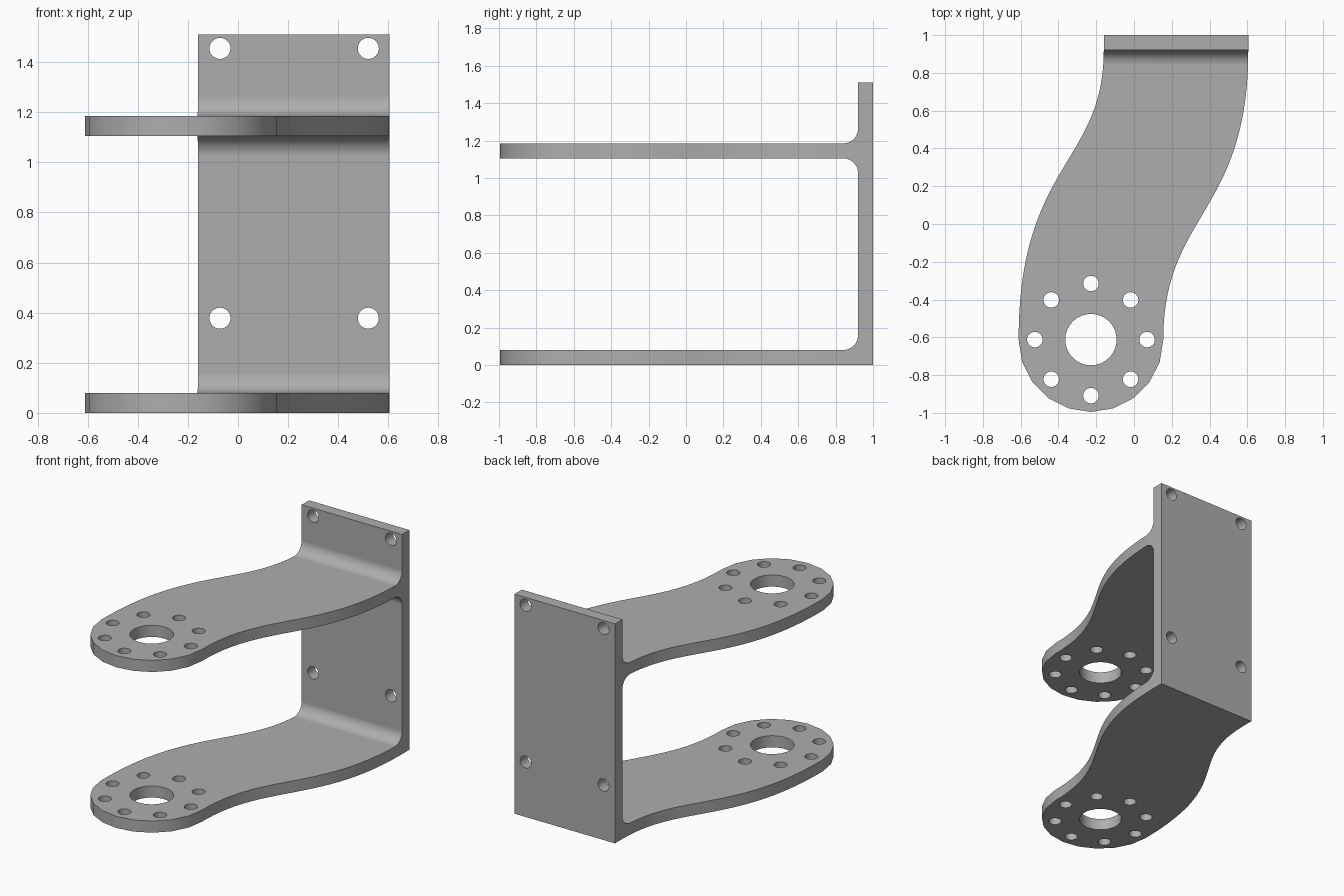
import bpy, bmesh
from math import sin, cos, pi, radians
from mathutils import Vector, Matrix
from mathutils.geometry import interpolate_bezier

cube = bpy.data.objects.get("Cube")
if cube:
    bpy.data.objects.remove(cube, do_unlink=True)

LEFT, RIGHT = -0.16, 0.605      # back plate sides
PLATE_Y, HEIGHT, T = 0.92, 1.51, 0.08
UPPER_Z, FILLET = 1.105, 0.08
HUB, HUB_R = Vector((-0.228, -0.612)), 0.383


def arc(cx, cy, r, start, end, steps):
    angles = [radians(start + (end - start) * i / steps) for i in range(steps + 1)]
    return [(cx + r * cos(a), cy + r * sin(a)) for a in angles]


def prism(name, points, offset, vector):
    """Extrude a closed profile; offset maps each 2D point into space."""
    bm = bmesh.new()
    face = bm.faces.new([bm.verts.new(offset(*p)) for p in points])
    result = bmesh.ops.extrude_face_region(bm, geom=[face])
    moved = [v for v in result["geom"] if isinstance(v, bmesh.types.BMVert)]
    bmesh.ops.translate(bm, verts=moved, vec=vector)
    bmesh.ops.recalc_face_normals(bm, faces=bm.faces)
    return make_object(name, bm)


def make_object(name, bm):
    mesh = bpy.data.meshes.new(name)
    bm.to_mesh(mesh)
    bm.free()
    obj = bpy.data.objects.new(name, mesh)
    bpy.context.collection.objects.link(obj)
    return obj


def boolean(obj, cutter, operation):
    mod = obj.modifiers.new(operation.title(), "BOOLEAN")
    mod.operation, mod.solver, mod.object = operation, "EXACT", cutter
    bpy.context.view_layer.objects.active = obj
    bpy.ops.object.modifier_apply(modifier=mod.name)
    bpy.data.objects.remove(cutter, do_unlink=True)


# Side profile: back plate with two filleted arms
fy, low, up = PLATE_Y - FILLET, T, UPPER_Z + T
side = [(1, 0), (1, HEIGHT), (PLATE_Y, HEIGHT)]
side += arc(fy, up + FILLET, FILLET, 0, -90, 12)
side += [(-1.1, up), (-1.1, UPPER_Z)]
side += arc(fy, UPPER_Z - FILLET, FILLET, 90, 0, 12)
side += arc(fy, low + FILLET, FILLET, 0, -90, 12)
side += [(-1.1, low), (-1.1, 0)]
bracket = prism("bracket", side, lambda y, z: (-0.8, y, z), (1.6, 0, 0))


# Plan outline: S-curved sides running into a round hub end
def s_curve(x_top, x_end, y_handle):
    points = [(x_top, PLATE_Y), (x_top, y_handle), (x_end, y_handle), (x_end, HUB.y)]
    return [p.to_2d() for p in interpolate_bezier(*[Vector((*p, 0)) for p in points], 36)]


plan = [(RIGHT, 1), (LEFT, 1)]
plan += s_curve(LEFT, HUB.x - HUB_R, 0.32)
plan += arc(HUB.x, HUB.y, HUB_R, 180, 360, 20 // 2)[1:-1]
plan += s_curve(RIGHT, HUB.x + HUB_R, 0.055)[::-1]
outline = prism("outline_cutter", plan, lambda x, y: (x, y, -0.2), (0, 0, 2))
boolean(bracket, outline, "INTERSECT")

# Bearing bores, bolt circles and plate mounting holes
bm = bmesh.new()


def hole(x, y, z, radius, depth, turn=0):
    matrix = Matrix.Translation((x, y, z)) @ Matrix.Rotation(turn, 4, "X")
    bmesh.ops.create_cone(bm, cap_ends=True, segments=32, radius1=radius,
                          radius2=radius, depth=depth, matrix=matrix)


hole(HUB.x, HUB.y, 0.7, 0.136, 2)
for x, y in arc(HUB.x, HUB.y, 0.297, 0, 315, 7):
    hole(x, y, 0.7, 0.041, 2)
for x in (-0.072, 0.52):
    for z in (0.378, 1.455):
        hole(x, 0.96, z, 0.042, 0.3, pi / 2)
boolean(bracket, make_object("hole_cutter", bm), "DIFFERENCE")

# Grey metal
grey = bpy.data.materials.new("grey metal")
grey.use_nodes = True
colour = (0.42, 0.42, 0.42, 1)
grey.diffuse_color = colour
grey.node_tree.nodes["Principled BSDF"].inputs["Base Color"].default_value = colour
bracket.data.materials.clear()
bracket.data.materials.append(grey)
for poly in bracket.data.polygons:
    poly.material_index = 0

# Smooth curves, crisp edges
bpy.ops.object.select_all(action="DESELECT")
bracket.select_set(True)
bpy.context.view_layer.objects.active = bracket
bpy.ops.object.shade_smooth_by_angle(angle=radians(30))
weighted = bracket.modifiers.new("Weighted Normals", "WEIGHTED_NORMAL")
weighted.keep_sharp = True
